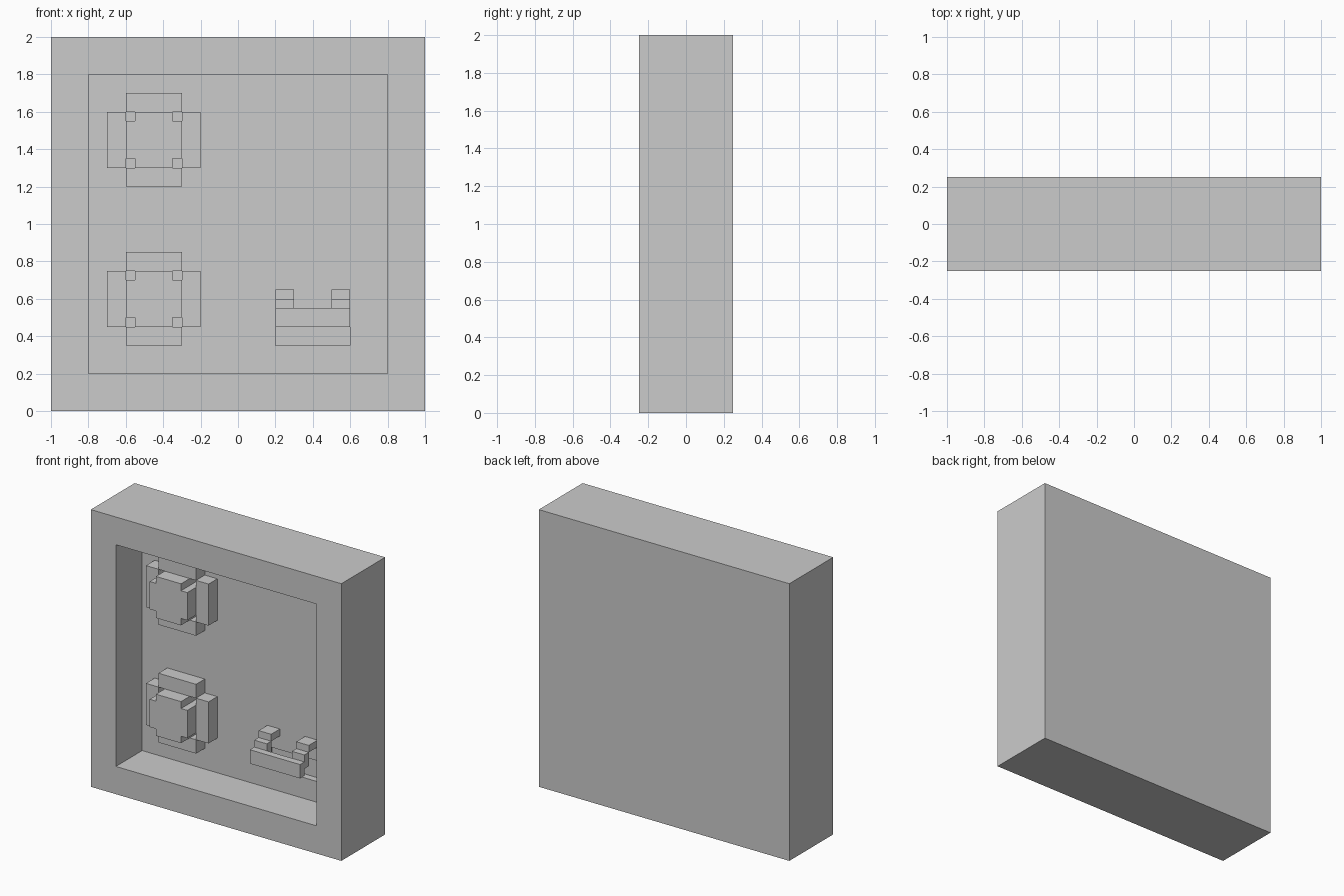
import bpy, bmesh

if "Cube" in bpy.data.objects:
    bpy.data.objects.remove(bpy.data.objects["Cube"])

WALL = 0.05   # y of the recessed panel


def prism(name, pts, y0, y1):
    """Extrude an (x, z) outline from y0 back to y1."""
    bm = bmesh.new()
    face = bm.faces.new([bm.verts.new((x, y0, z)) for x, z in pts])
    ext = bmesh.ops.extrude_face_region(bm, geom=[face])["geom"]
    for v in ext:
        if isinstance(v, bmesh.types.BMVert):
            v.co.y = y1
    bmesh.ops.recalc_face_normals(bm, faces=bm.faces)
    me = bpy.data.meshes.new(name)
    bm.to_mesh(me)
    bm.free()
    ob = bpy.data.objects.new(name, me)
    bpy.context.collection.objects.link(ob)
    return ob


def box(name, x0, x1, y0, y1, z0, z1):
    return prism(name, [(x0, z0), (x1, z0), (x1, z1), (x0, z1)], y0, y1)


def cut(target, cutter):
    mod = target.modifiers.new("cut", "BOOLEAN")
    mod.operation, mod.solver, mod.object = "DIFFERENCE", "EXACT", cutter
    bpy.context.view_layer.objects.active = target
    bpy.ops.object.modifier_apply(modifier=mod.name)
    bpy.data.objects.remove(cutter)


# Outer frame with its recessed panel and the small slot in the panel
frame = box("frame", -1, 1, -0.25, 0.25, 0, 2)
cut(frame, box("recess_cutter", -0.8, 0.8, -0.35, WALL, 0.2, 1.8))
cut(frame, box("slot_cutter", 0.2, 0.6, WALL - 0.05, WALL + 0.05, 0.35, 0.5))


# Knobs: four flat petals around a raised centre with notched corners
def knob(name, cx, cz):
    a, b = 0.15, 0.10
    outline = [(-b, -a), (b, -a), (b, -b), (a, -b), (a, b), (b, b),
               (b, a), (-b, a), (-b, b), (-a, b), (-a, -b), (-b, -b)]
    prism(name + "_centre", [(cx + x, cz + z) for x, z in outline], -0.15, WALL)
    for s, side, end in ((-1, "left", "lower"), (1, "right", "upper")):
        lo, hi = sorted((s * 0.15, s * 0.25))
        box(f"{name}_{side}_petal", cx + lo, cx + hi, -0.05, WALL, cz - a, cz + a)
        box(f"{name}_{end}_petal", cx - a, cx + a, -0.05, WALL, cz + lo, cz + hi)


knob("upper_knob", -0.45, 1.45)
knob("lower_knob", -0.45, 0.60)

# Handle: front bar carried by two stepped brackets
box("handle_bar", 0.2, 0.6, -0.15, -0.10, 0.45, 0.55)
for side, x in (("left", 0.2), ("right", 0.5)):
    box(f"{side}_bracket_step", x, x + 0.1, -0.10, -0.045, 0.5, 0.6)
    box(f"{side}_bracket_arm", x, x + 0.1, -0.05, WALL, 0.6, 0.65)
